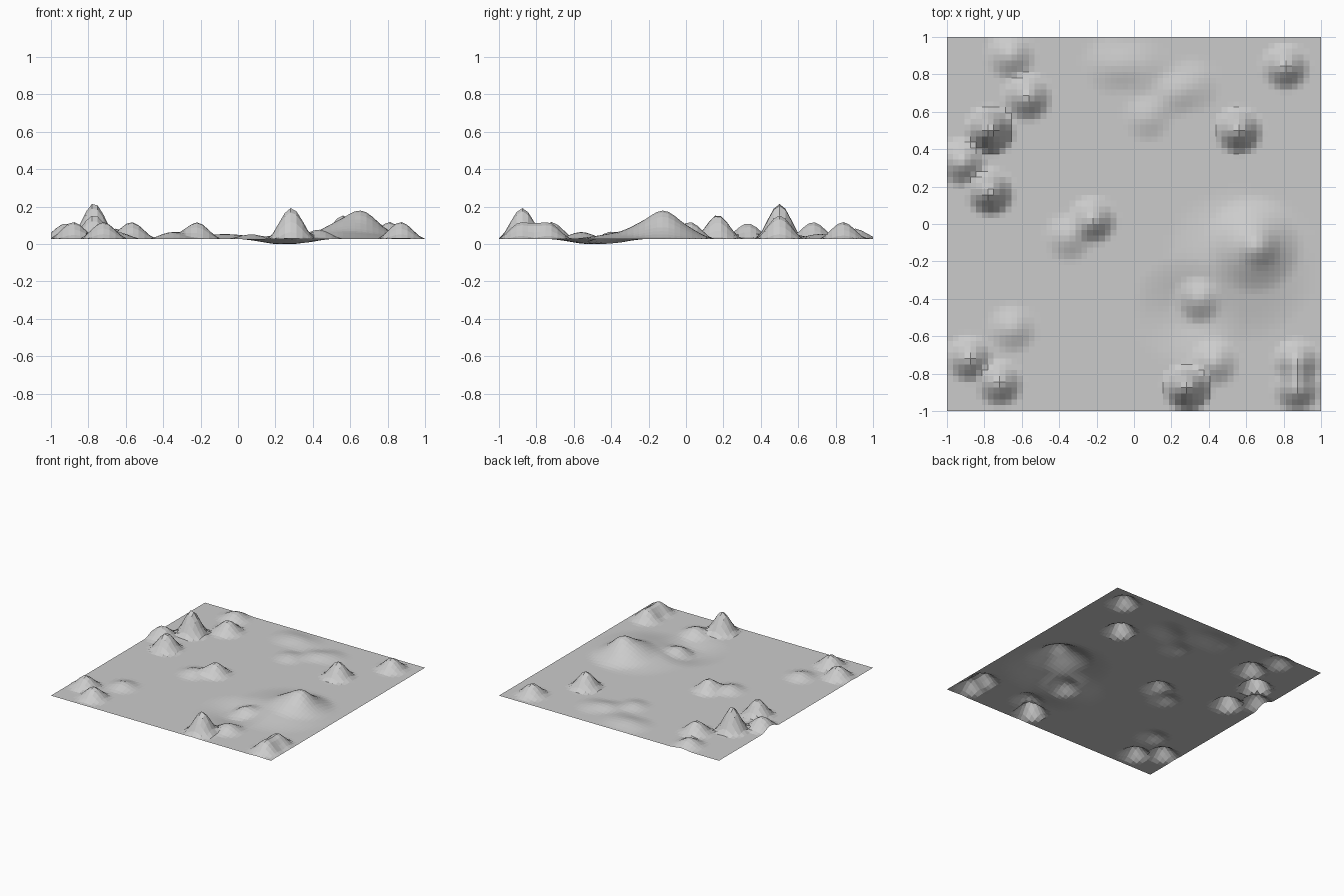
import bpy, bmesh, math

BASE = 0.027
CELLS = 64

# small mounds: x, y, radius, height above the plain
MOUNDS = [
    (-0.66, 0.90, 0.14, 0.055), (-0.57, 0.68, 0.14, 0.09),
    (-0.77, 0.50, 0.135, 0.19), (-0.92, 0.33, 0.14, 0.085),
    (-0.77, 0.17, 0.135, 0.13), (-0.22, 0.02, 0.135, 0.09),
    (-0.35, -0.07, 0.14, 0.037), (-0.65, -0.56, 0.14, 0.037),
    (-0.88, -0.72, 0.135, 0.09), (-0.72, -0.85, 0.135, 0.09),
    (0.285, -0.875, 0.135, 0.165), (0.43, -0.74, 0.14, 0.05),
    (0.87, -0.74, 0.135, 0.09), (0.87, -0.88, 0.135, 0.09),
    (0.34, -0.41, 0.14, 0.055), (0.67, -0.12, 0.13, 0.03),
    (0.56, 0.50, 0.135, 0.125), (0.81, 0.84, 0.135, 0.09),
]
# broad soft swells and one shallow hollow
SWELLS = [
    (-0.12, 0.85, 0.17, 0.022), (0.02, 0.84, 0.17, 0.018),
    (0.20, 0.69, 0.14, 0.018), (0.31, 0.74, 0.16, 0.022),
    (0.07, 0.57, 0.14, 0.024),
    (0.64, -0.11, 0.27, 0.085), (0.57, -0.22, 0.42, 0.05),
    (0.28, -0.46, 0.30, -0.034),
]


def height(x, y):
    z = BASE
    for cx, cy, r, h in MOUNDS + SWELLS:
        t = 1 - math.hypot(x - cx, y - cy) / r
        if t > 0:
            z += h * t * t * (3 - 2 * t)
    return max(z, 0)


# terrain sheet
bm = bmesh.new()
bmesh.ops.create_grid(bm, x_segments=CELLS, y_segments=CELLS, size=1)
for v in bm.verts:
    v.co.z = height(v.co.x, v.co.y)
low = min(v.co.z for v in bm.verts)
for v in bm.verts:
    v.co.z -= low
mesh = bpy.data.meshes.new("terrain")
bm.to_mesh(mesh)
bm.free()
bpy.context.collection.objects.link(bpy.data.objects.new("terrain", mesh))
